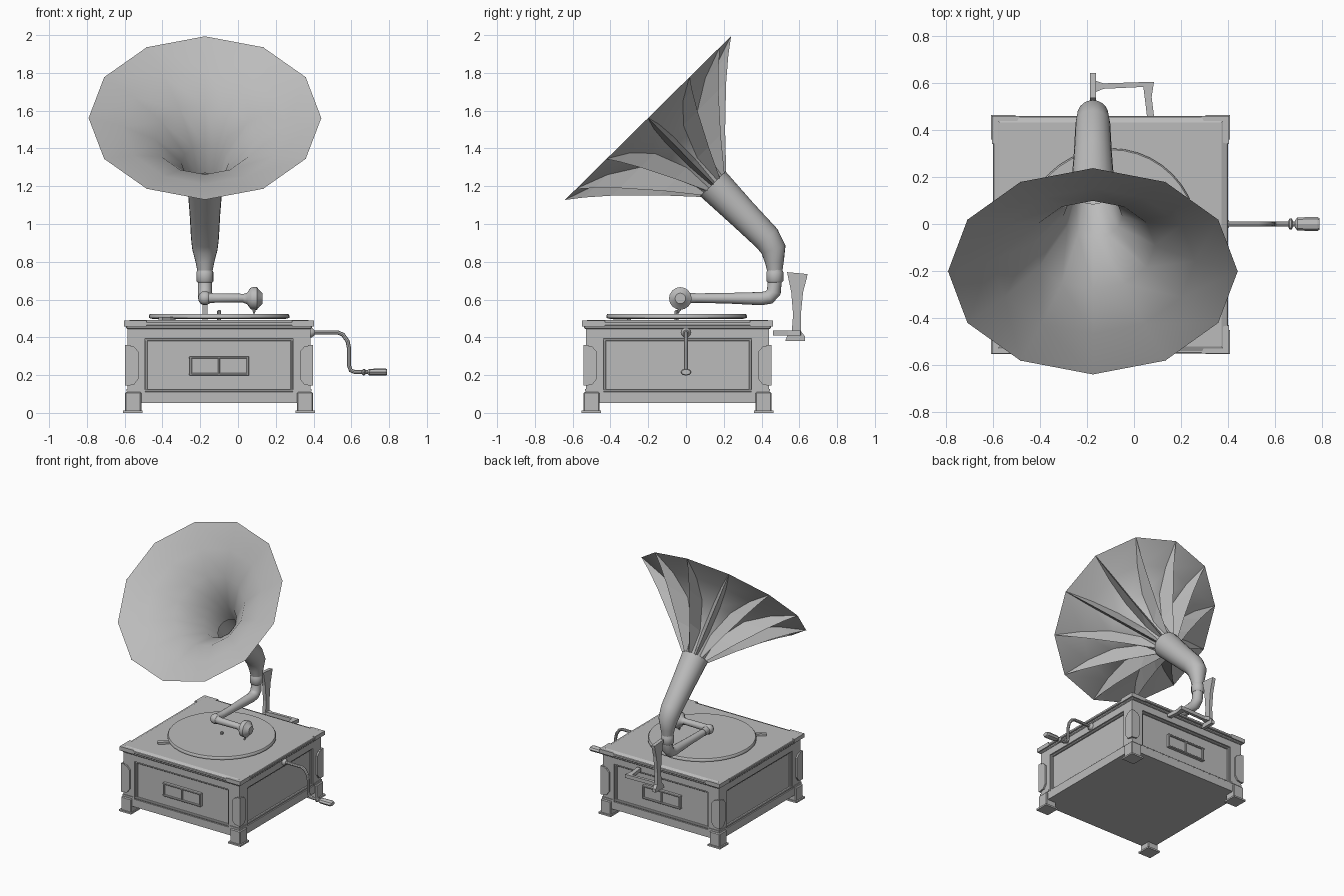
import bpy, bmesh, math
from mathutils import Vector

cube = bpy.data.objects.get("Cube")
if cube:
    bpy.data.objects.remove(cube, do_unlink=True)

gray = bpy.data.materials.new("plain_gray")
gray.use_nodes = True
gray.diffuse_color = (0.5, 0.5, 0.5, 1)
gray.node_tree.nodes["Principled BSDF"].inputs["Base Color"].default_value = (0.5, 0.5, 0.5, 1)

CX, CY = -0.10, -0.045       # cabinet centre
HX = -0.175                  # horn and arm plane
X, Y, Z = Vector((1, 0, 0)), Vector((0, 1, 0)), Vector((0, 0, 1))


def finish(name, bm, smooth=False):
    bmesh.ops.recalc_face_normals(bm, faces=bm.faces)
    mesh = bpy.data.meshes.new(name)
    bm.to_mesh(mesh)
    bm.free()
    mesh.materials.append(gray)
    if smooth:
        for p in mesh.polygons:
            p.use_smooth = True
        mesh.set_sharp_from_angle(angle=math.radians(42))
    obj = bpy.data.objects.new(name, mesh)
    bpy.context.collection.objects.link(obj)
    return obj


def box(name, x, y, z, bevel=0.0):
    """Box from (low, high) pairs."""
    bm = bmesh.new()
    bmesh.ops.create_cube(bm, size=1)
    for v in bm.verts:
        v.co = [(a + b) / 2 + c * abs(b - a) for (a, b), c in zip((x, y, z), v.co)]
    if bevel:
        bmesh.ops.bevel(bm, geom=bm.edges[:], offset=bevel, segments=1, affect='EDGES')
    return finish(name, bm)


def tube(name, pts, radii, ref, sides=16, caps=True, smooth=True, squash=1.0):
    """Rings of varying radius along a path; ref is normal to the path plane."""
    pts = [Vector(p) for p in pts]
    bm = bmesh.new()
    rings = []
    for i, (p, r) in enumerate(zip(pts, radii)):
        t = (pts[min(i + 1, len(pts) - 1)] - pts[max(i - 1, 0)]).normalized()
        u = ref.cross(t).normalized()
        w = t.cross(u)
        rings.append([bm.verts.new(p + (u * math.cos(a) * squash + w * math.sin(a)) * r)
                      for a in (math.tau * k / sides for k in range(sides))])
    for a, b in zip(rings, rings[1:]):
        for k in range(sides):
            n = (k + 1) % sides
            bm.faces.new((a[k], a[n], b[n], b[k]))
    if caps:
        bm.faces.new(rings[0])
        bm.faces.new(rings[-1])
    return finish(name, bm, smooth)


def lathe(name, origin, axis, profile, ref, **kw):
    o = Vector(origin)
    return tube(name, [o + axis * d for d, r in profile], [r for d, r in profile], ref, **kw)


def plate(name, outline, place, depth):
    """Extruded outline; place maps (a, b, c) to 3D, c running over depth."""
    bm = bmesh.new()
    lo, hi = ([bm.verts.new(place(a, b, c)) for a, b in outline] for c in depth)
    bm.faces.new(lo)
    bm.faces.new(hi)
    for k in range(len(lo)):
        n = (k + 1) % len(lo)
        bm.faces.new((lo[k], lo[n], hi[n], hi[k]))
    return finish(name, bm)


# Cabinet: core, lid and apron
box("cabinet_core", (CX - .465, CX + .465), (CY - .465, CY + .465), (.052, .46))
box("lid", (CX - .5, CX + .5), (CY - .505, CY + .505), (.462, .482), .004)
plate("lid_top", [(-.495, -.5), (.495, -.5), (.495, .5), (-.495, .5)],
      lambda a, b, c: (CX + a * (1 - (c - .48) * 4), CY + b * (1 - (c - .48) * 4), c), (.48, .492))
box("lid_moulding", (CX - .492, CX + .492), (CY - .495, CY + .495), (.445, .464), .005)

# Panelled sides: rails, stiles and inner mouldings on all four faces
for side, (d, s) in {"front": (Y, -1), "back": (Y, 1), "left": (X, 1), "right": (X, -1)}.items():
    def wall(name, a, z, depth, d=d, s=s, bevel=0.0):
        span = (.46 + .0, .46 + depth)
        if d is Y:
            box(name, (CX + a[0], CX + a[1]), [CY + s * q for q in span], z, bevel)
        else:
            box(name, [CX + s * q for q in span], (CY + a[0], CY + a[1]), z, bevel)
    wall(side + "_top_rail", (-.485, .485), (.395, .45), .025)
    wall(side + "_apron", (-.485, .485), (.052, .11), .025)
    wall(side + "_base_moulding", (-.4, .4), (.11, .125), .02, bevel=.004)
    wall(side + "_inner_top_moulding", (-.4, .4), (.38, .396), .016, bevel=.004)
    for e in (-1, 1):
        wall(side + "_stile", (min(e * .392, e * .485), max(e * .392, e * .485)), (.11, .396), .025)
        wall(side + "_inner_stile_moulding", (min(e * .378, e * .393), max(e * .378, e * .393)),
             (.12, .39), .016, bevel=.004)
        # Corner guard with clipped inner corners
        plate(side + "_corner_guard",
              [(.497, .145), (.45, .15), (.428, .18), (.428, .325), (.45, .35), (.497, .36)],
              (lambda a, b, c, e=e, d=d, s=s: (CX + e * a, CY + s * c, b) if d is Y
               else (CX + s * c, CY + e * a, b)), (.47, .497))
        wall(side + "_corner_band", (min(e * .4, e * .488), max(e * .4, e * .488)), (.112, .126), .03)
    # Raised double window on front and back
    if d is Y:
        wall(side + "_window_back", (-.155, .157), (.2, .297), .016)
        for a in ((-.157, -.143), (-.006, .006), (.145, .159)):
            wall(side + "_window_bar", a, (.2, .297), .027, bevel=.003)
        for z in ((.198, .21), (.287, .299)):
            wall(side + "_window_rail", (-.159, .159), z, .027, bevel=.003)

# Feet and lid corner plates
for sx in (-1, 1):
    for sy in (-1, 1):
        def span(c, s, a, b):
            return sorted((c + s * a, c + s * b))
        box("foot", span(CX, sx, .412, .498), span(CY, sy, .412, .498), (.005, .11), .006)
        box("foot_pad", span(CX, sx, .405, .508), span(CY, sy, .405, .508), (0, .012))
        plate("lid_corner_plate", [(.385, .505), (.44, .4), (.503, .385), (.503, .505)],
              lambda a, b, c, sx=sx, sy=sy: (CX + sx * a, CY + sy * b, c), (.458, .488))

# Turntable, spindle and brake lever
lathe("turntable", (CX, -.05, 0), Z, [(.497, .35), (.503, .372), (.516, .372), (.524, .366)], X, sides=40)
lathe("spindle", (CX, -.05, 0), Z, [(.47, .01), (.54, .01), (.545, .005)], X, sides=8)
plate("brake_lever", [(-.42, -.36), (-.40, -.385), (-.36, -.35), (-.33, -.31), (-.35, -.29), (-.38, -.335)],
      lambda a, b, c: (a, b, c), (.49, .508))

# Tone arm, soundbox and needle
tube("tone_arm_elbow", [(.06, -.03, .608), (-.13, -.03, .608), (-.165, -.022, .608), (HX, .01, .608), (HX, .05, .608)],
     [.022, .025, .03, .028, .027], Z)
tube("tone_arm", [(HX, .0, .608), (HX, .22, .607), (HX, .40, .605), (HX, .44, .612), (HX, .465, .64), (HX, .47, .70)],
     [.024, .028, .035, .037, .038, .037], X)
lathe("arm_pivot_ball", (HX, -.02, .608), Z, [(-.035, .012), (-.022, .03), (0, .037), (.022, .03), (.035, .012)], X)
lathe("soundbox", (0, -.03, .606), X,
      [(.03, .024), (.048, .03), (.066, .056), (.078, .06), (.1, .06), (.112, .045), (.13, .028)], Z)
tube("needle", [(.085, -.03, .56), (.085, -.045, .528)], [.012, .005], X, sides=8)

# Horn neck with collar
lathe("neck_collar", (HX, .47, 0), Z, [(.69, .038), (.698, .045), (.745, .045), (.752, .041), (.775, .041)], X)
tube("horn_neck", [(HX, .47, .755), (HX, .468, .80), (HX, .463, .865), (HX, .428, .925), (HX, .30, 1.053), (HX, .142, 1.213)],
     [.041, .05, .067, .074, .081, .094], X, sides=20, caps=False)

# Flared horn: distance along axis, shell radius, rib crest radius, rib half width
throat = Vector((HX, .145, 1.21))
axis = Vector((0, -.702, .712)).normalized()
rows = [(0, .085, .095, .012), (.16, .125, .245, .025), (.335, .265, .425, .026),
        (.43, .435, .535, .018), (.493, .616, .618, .001)]
lathe("horn_shell", throat, axis, [(t, r) for t, r, c, w in rows], X, sides=12, caps=False)
out = X.cross(axis)
for k in range(12):
    ang = math.tau * k / 12
    u = out * math.cos(ang) + X * math.sin(ang)
    v = axis.cross(u)
    bm = bmesh.new()
    strips = []
    for t, r, c, w in rows:
        o = throat + axis * t
        base = r - w * math.tan(math.pi / 12)
        strips.append([bm.verts.new(p) for p in (o + u * base - v * w, o + u * c, o + u * base + v * w)])
    for a, b in zip(strips, strips[1:]):
        for j in (0, 1):
            bm.faces.new((a[j], a[j + 1], b[j + 1], b[j]))
    finish("horn_rib", bm)

# Rear support: flared post, beam and link to the cabinet
half = [(.525, .38), (.535, .405), (.56, .43), (.567, .52), (.557, .64), (.535, .745),
        (.643, .735), (.64, .715), (.62, .64), (.608, .52), (.61, .43), (.63, .405), (.63, .38)]
plate("support_post", half, lambda a, b, c: (c, a, b), (HX - .013, HX + .013))
plate("support_beam", [(-.165, .56), (-.13, .575), (.04, .583), (.055, .46), (.085, .46), (.075, .54), (.085, .605), (-.13, .598), (-.165, .61)],
      lambda a, b, c: (a, b, c), (.41, .437))

# Crank with grip
tube("crank_rod", [(.37, 0, .425), (.53, 0, .425), (.555, 0, .415), (.58, 0, .38), (.588, 0, .34), (.588, 0, .25), (.597, 0, .225), (.62, 0, .216), (.69, 0, .216)],
     [.011] * 9, Y, sides=8)
lathe("crank_socket", (0, 0, .425), X, [(.37, .026), (.39, .026), (.405, .014)], Y, sides=12)
lathe("crank_ferrule", (0, 0, .216), X, [(.655, .012), (.662, .024), (.67, .024), (.677, .012)], Y, sides=8, squash=.7)
lathe("crank_grip", (0, 0, .216), X, [(.685, .016), (.695, .028), (.78, .03), (.79, .024)], Y,
      sides=8, smooth=False, squash=.62)
